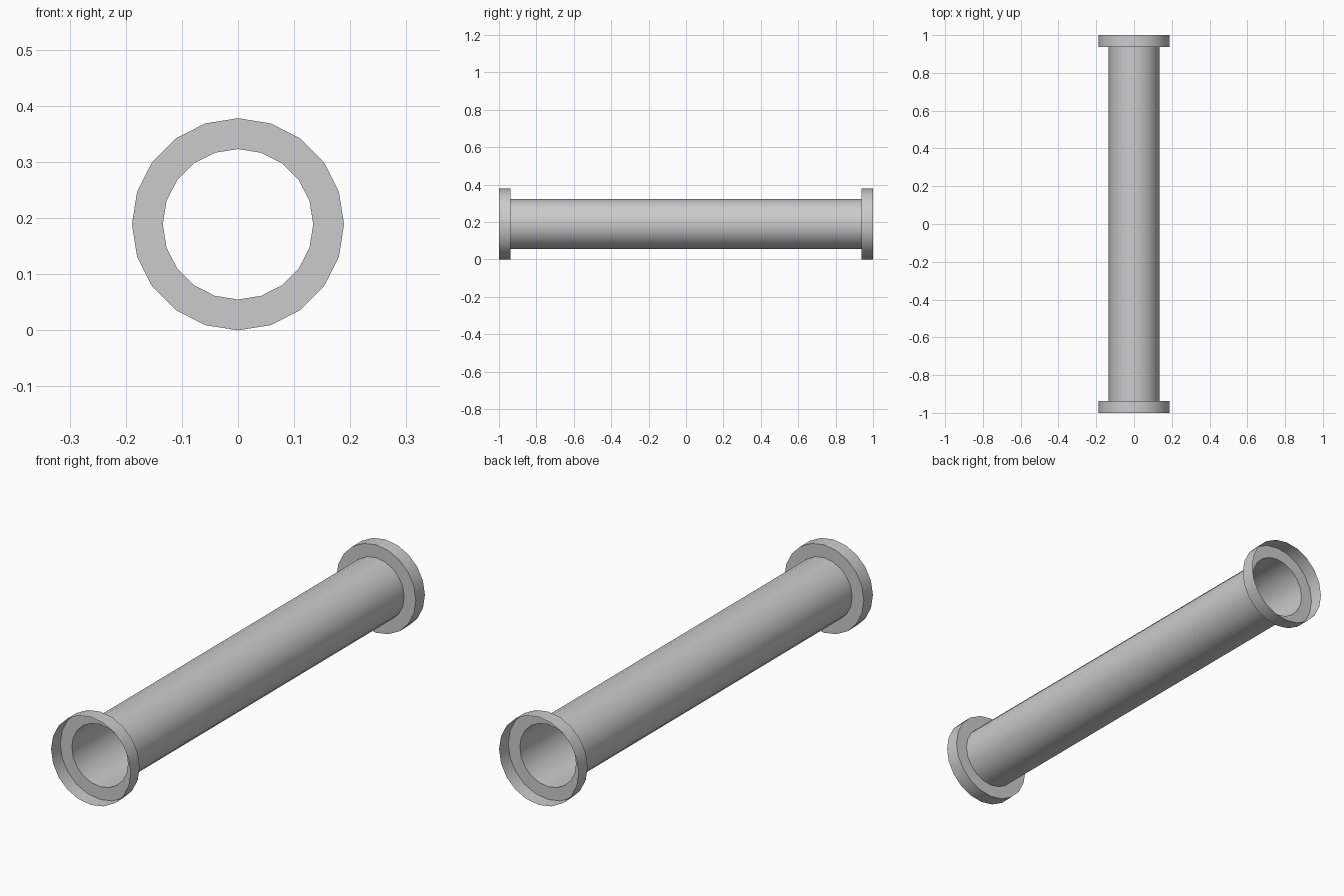
import bpy, bmesh, math

if "Cube" in bpy.data.objects:
    bpy.data.objects.remove(bpy.data.objects["Cube"])

SIDES = 20
PIPE_R, RIM_R = 0.134, 0.189
SEAT_Y, END_Y = 0.938, 1.0


def lathe(name, profile):
    """Revolve (radius, y) points around the long axis as an open thin sheet."""
    bm = bmesh.new()
    steps = [2 * math.pi * i / SIDES for i in range(SIDES)]
    rings = [[bm.verts.new((r * math.cos(a), y, r * math.sin(a))) for a in steps]
             for r, y in profile]
    for lo, hi in zip(rings, rings[1:]):
        for i in range(SIDES):
            j = (i + 1) % SIDES
            bm.faces.new((lo[i], hi[i], hi[j], lo[j]))
    mesh = bpy.data.meshes.new(name)
    bm.to_mesh(mesh)
    bm.free()
    obj = bpy.data.objects.new(name, mesh)
    obj.location.z = RIM_R
    bpy.context.collection.objects.link(obj)
    bpy.ops.object.select_all(action='DESELECT')
    obj.select_set(True)
    bpy.context.view_layer.objects.active = obj
    bpy.ops.object.shade_smooth_by_angle(angle=math.radians(30))
    return obj


# Hollow pipe, open at both ends
lathe("pipe", [(PIPE_R, -SEAT_Y), (PIPE_R, SEAT_Y)])

# Cup-shaped end collars: flat seat plus outer rim, mirrored to the other end
collars = lathe("end_collars", [(PIPE_R, SEAT_Y), (RIM_R, SEAT_Y), (RIM_R, END_Y)])
mirror = collars.modifiers.new("mirror", 'MIRROR')
mirror.use_axis = (False, True, False)
mirror.use_mirror_merge = False
